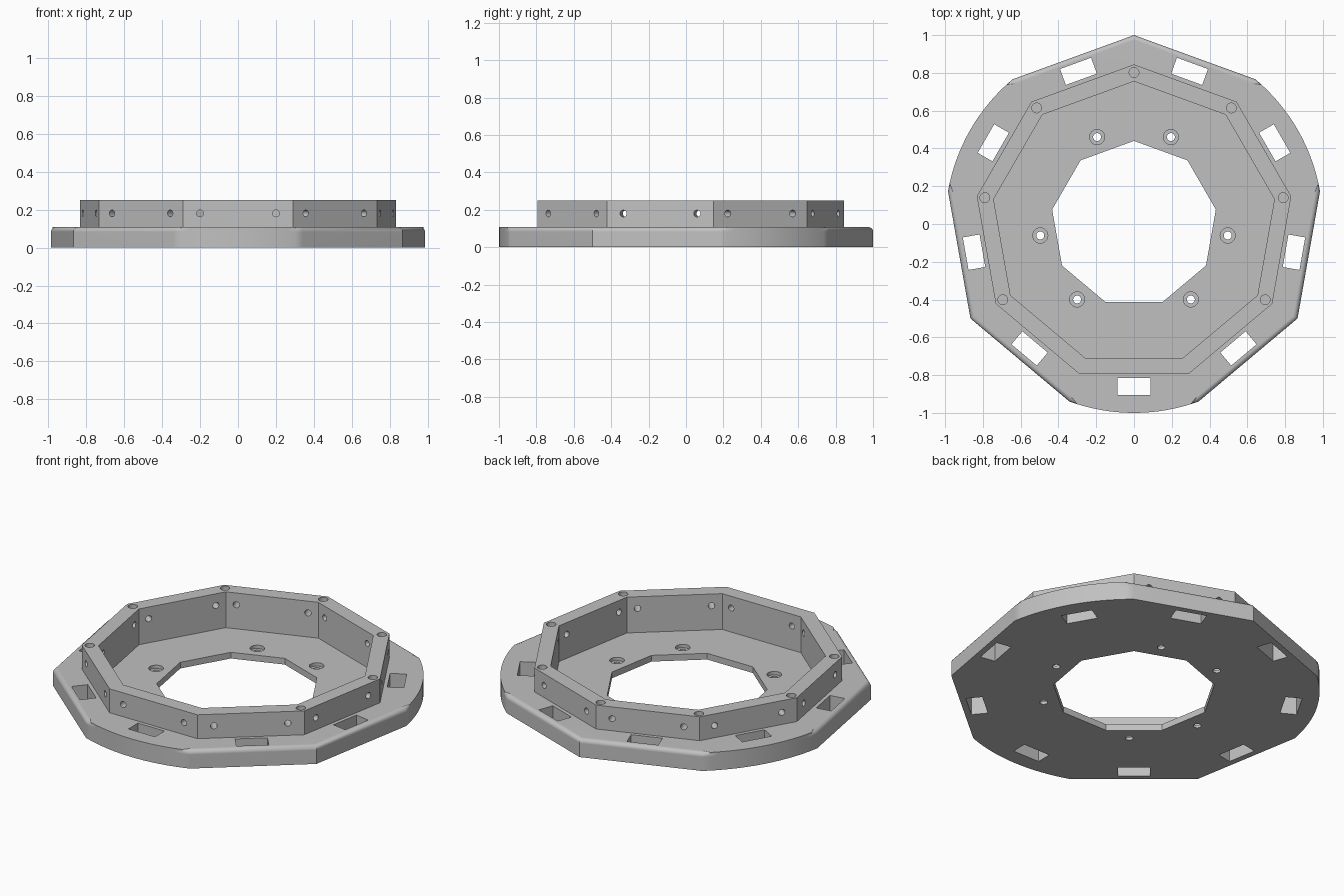
import bpy
import bmesh
from math import radians, cos, sin
from mathutils import Matrix, Vector

if "Cube" in bpy.data.objects:
    bpy.data.objects.remove(bpy.data.objects["Cube"], do_unlink=True)

SIDES = 9
STEP = 360 / SIDES
FLOOR, FLANGE_TOP, WALL_TOP = 0.037, 0.108, 0.25
WALL_OUT, WALL_IN, OPENING = 0.845, 0.755, 0.44

grey = bpy.data.materials.new("grey_plastic")
grey.use_nodes = True
colour = (0.53, 0.53, 0.53, 1)
grey.diffuse_color = colour
grey.node_tree.nodes["Principled BSDF"].inputs["Base Color"].default_value = colour


def polar(r, deg):
    return r * cos(radians(deg)), r * sin(radians(deg))


def nonagon(r):
    return [polar(r, 90 + STEP * k) for k in range(SIDES)]


def prism(bm, outline, z0, z1):
    """Extrude a closed outline upward; returns the top face."""
    low = [bm.verts.new((x, y, z0)) for x, y in outline]
    high = [bm.verts.new((x, y, z1)) for x, y in outline]
    bm.faces.new(low[::-1])
    top = bm.faces.new(high)
    n = len(outline)
    for i in range(n):
        j = (i + 1) % n
        bm.faces.new((low[i], low[j], high[j], high[i]))
    return top


def make_object(name, bm):
    bmesh.ops.recalc_face_normals(bm, faces=bm.faces[:])
    mesh = bpy.data.meshes.new(name)
    bm.to_mesh(mesh)
    bm.free()
    mesh.materials.append(grey)
    obj = bpy.data.objects.new(name, mesh)
    bpy.context.collection.objects.link(obj)
    return obj


def combine(target, bm, name, operation="DIFFERENCE"):
    """Apply a boolean with a temporary tool object."""
    tool = make_object(name, bm)
    tool.hide_render = True
    mod = target.modifiers.new(name, "BOOLEAN")
    mod.operation = operation
    mod.solver = "EXACT"
    mod.object = tool
    bpy.context.view_layer.objects.active = target
    bpy.ops.object.modifier_apply(modifier=mod.name)
    bpy.data.objects.remove(tool, do_unlink=True)


def drill(bm, r, deg, radius, z0, z1):
    x, y = polar(r, deg)
    bmesh.ops.create_cone(bm, cap_ends=True, segments=24, radius1=radius, radius2=radius,
                          depth=z1 - z0, matrix=Matrix.Translation((x, y, (z0 + z1) / 2)))


# Flange outline: nonagon with every third side bulged into an arc
outline = []
for k in range(SIDES):
    start = 90 + STEP * k
    pieces = 16 if k % 3 == 1 else 1
    outline += [polar(1, start + STEP * i / pieces) for i in range(pieces)]

# Flange with a rounded upper rim
bm = bmesh.new()
rim = prism(bm, outline, 0, FLANGE_TOP)
bmesh.ops.bevel(bm, geom=list(rim.edges), offset=0.025, segments=5,
                profile=0.5, affect="EDGES")
body = make_object("flanged_ring", bm)

# Upright nonagonal wall
bm = bmesh.new()
prism(bm, nonagon(WALL_OUT), 0.05, WALL_TOP)
combine(body, bm, "wall", "UNION")

# Recess inside the wall, then the central opening
bm = bmesh.new()
prism(bm, nonagon(WALL_IN), FLOOR, 0.4)
combine(body, bm, "recess_cutter")
bm = bmesh.new()
prism(bm, nonagon(OPENING), -0.1, 0.2)
combine(body, bm, "opening_cutter")

# Flange slots and paired cross holes in every wall side
bm = bmesh.new()
wall_mid = (WALL_OUT + WALL_IN) / 2 * cos(radians(STEP / 2))
for k in range(SIDES):
    turn = Matrix.Rotation(radians(270 + STEP * k), 4, "Z")
    slot = turn @ Matrix.Translation((0.86, 0, 0.05)) @ Matrix.Diagonal((0.09, 0.175, 0.4, 1))
    bmesh.ops.create_cube(bm, size=1, matrix=slot)
    for side in (-0.2, 0.2):
        place = turn @ Matrix.Translation((wall_mid, side, 0.18)) @ Matrix.Rotation(radians(90), 4, "Y")
        bmesh.ops.create_cone(bm, cap_ends=True, segments=24, radius1=0.018, radius2=0.018,
                              depth=0.14, matrix=place)

# Blind holes on top of the wall corners, except the two front ones
for k in range(SIDES):
    if k not in (4, 5):
        drill(bm, 0.802, 90 + STEP * k, 0.026, WALL_TOP - 0.06, WALL_TOP + 0.05)
combine(body, bm, "slot_and_hole_cutter")

# Counterbored mounting holes in the floor
mounts = [90 + 120 * k + s for k in range(3) for s in (-23, 23)]
for radius, bottom in ((0.04, FLOOR - 0.02), (0.021, -0.05)):
    bm = bmesh.new()
    for deg in mounts:
        drill(bm, 0.5, deg, radius, bottom, FLOOR + 0.05)
    combine(body, bm, "mount_cutter")

# Smooth rounded rim and holes, keep corners crisp
bpy.ops.object.select_all(action="DESELECT")
body.select_set(True)
bpy.context.view_layer.objects.active = body
bpy.ops.object.shade_smooth_by_angle(angle=radians(30))
normals = body.modifiers.new("flat_face_normals", "WEIGHTED_NORMAL")
normals.keep_sharp = True
